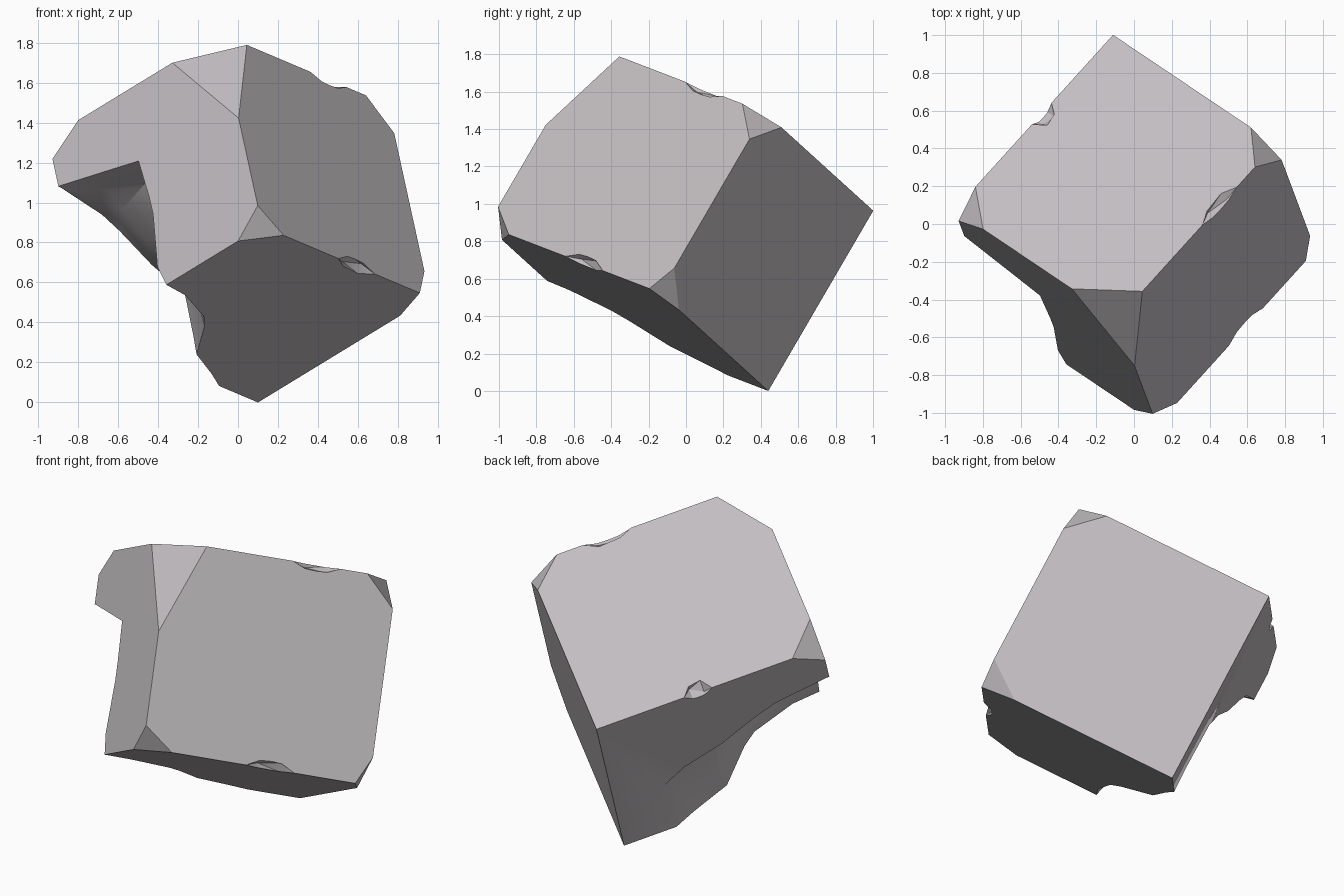
import bpy, bmesh, math
from mathutils import Vector, Matrix

if "Cube" in bpy.data.objects:
    bpy.data.objects.remove(bpy.data.objects["Cube"])

# Block size along its own axes: a (side), b (up), c (toward the front)
A, B, C = 1.163, 1.135, 1.30

stone = bpy.data.materials.new("warm_grey_stone")
stone.use_nodes = True
colour = (0.54, 0.51, 0.53, 1)
stone.diffuse_color = colour
stone.node_tree.nodes["Principled BSDF"].inputs["Base Color"].default_value = colour


def make_object(name, bm):
    bmesh.ops.recalc_face_normals(bm, faces=bm.faces)
    mesh = bpy.data.meshes.new(name)
    bm.to_mesh(mesh)
    bm.free()
    obj = bpy.data.objects.new(name, mesh)
    bpy.context.collection.objects.link(obj)
    mesh.materials.append(stone)
    return obj


def clip_corner(bm, corner, on_a, on_b, on_c):
    """Slice off a corner through one point on each of its three edges."""
    points = [Vector(corner) for _ in range(3)]
    for axis, value in enumerate((on_a, on_b, on_c)):
        points[axis][axis] = value
    normal = (points[1] - points[0]).cross(points[2] - points[0])
    if normal.dot(Vector(corner) - points[0]) < 0:
        normal.negate()
    cut = bmesh.ops.bisect_plane(bm, geom=bm.verts[:] + bm.edges[:] + bm.faces[:],
                                 plane_co=points[0], plane_no=normal, clear_outer=True)
    rim = [e for e in cut["geom_cut"] if isinstance(e, bmesh.types.BMEdge)]
    bmesh.ops.contextual_create(bm, geom=rim)


# Block with broken corners
bm = bmesh.new()
bmesh.ops.create_cube(bm, size=1, matrix=Matrix.Translation((A / 2, B / 2, C / 2))
                      @ Matrix.Diagonal((A, B, C, 1)))
clip_corner(bm, (A, B, C), 0.84, 0.637, 1.093)
clip_corner(bm, (A, 0, C), 1.0, 0.122, 1.135)
clip_corner(bm, (A, 0, 0), 0.96, 0.154, 0.08)
clip_corner(bm, (A, B, 0), 0.986, 0.967, 0.17)
clip_corner(bm, (0, B, C), 0.205, 1.016, 1.128)
block = make_object("broken_stone_block", bm)

# Large fracture: cross-sections stacked up the block (height, width, start depth)
sections = [(-0.1, 0.52, 0.31), (0, 0.515, 0.302), (0.12, 0.485, 0.272),
            (0.41, 0.528, 0.288), (0.51, 0.527, 0.417), (0.6, 0.52, 0.648),
            (0.732, 0.51, 0.86), (0.79, 0.27, 0.98), (0.852, 0.01, 1.28)]
outline = [(0, 0), (0.11, 0.12), (0.28, 0.34), (0.67, 0.51),
           (0.80, 0.59), (0.97, 0.84), (1, 1)]
bm = bmesh.new()
rings = []
for height, width, start in sections:
    ring = [(s * width, start + t * (C - start)) for s, t in outline]
    ring += [(width, C + 0.2), (-0.2, C + 0.2), (-0.2, start)]
    rings.append([bm.verts.new((x, height, z)) for x, z in ring])
for low, high in zip(rings, rings[1:]):
    for i in range(len(low)):
        j = (i + 1) % len(low)
        bm.faces.new((low[i], low[j], high[j], high[i]))
bm.faces.new(rings[0])
bm.faces.new(rings[-1])
bmesh.ops.triangulate(bm, faces=bm.faces[:])
cutters = [make_object("fracture_cutter", bm)]

# Small chips along the edges (centre, half sizes)
chips = [((A, 0, 0.57), (0.05, 0.05, 0.14)),
         ((A, B, 0.46), (0.05, 0.04, 0.14)),
         ((0, B, 0.585), (0.08, 0.05, 0.08))]
for centre, size in chips:
    bm = bmesh.new()
    bmesh.ops.create_icosphere(bm, subdivisions=1, radius=1,
                               matrix=Matrix.Translation(centre) @ Matrix.Diagonal((*size, 1)))
    cutters.append(make_object("chip_cutter", bm))

# Carve the block
bpy.context.view_layer.objects.active = block
for cutter in cutters:
    cutter.hide_render = True
    mod = block.modifiers.new("carve", 'BOOLEAN')
    mod.operation = 'DIFFERENCE'
    mod.solver = 'EXACT'
    mod.object = cutter
    bpy.ops.object.modifier_apply(modifier=mod.name)
for cutter in cutters:
    bpy.data.objects.remove(cutter)

# Tip the block onto its bottom corner
up = Vector((-0.186, 0.495, 0.85)).normalized()
side = Vector((0.74, -0.496, 0.455))
side = (side - up * side.dot(up)).normalized()
front = side.cross(up)
tilt = Matrix((side, up, front)).transposed().to_4x4()
block.data.transform(Matrix.Translation((0.1, 0.44, 0)) @ tilt)

bpy.ops.object.select_all(action='DESELECT')
block.select_set(True)
bpy.ops.object.shade_smooth_by_angle(angle=math.radians(25))
